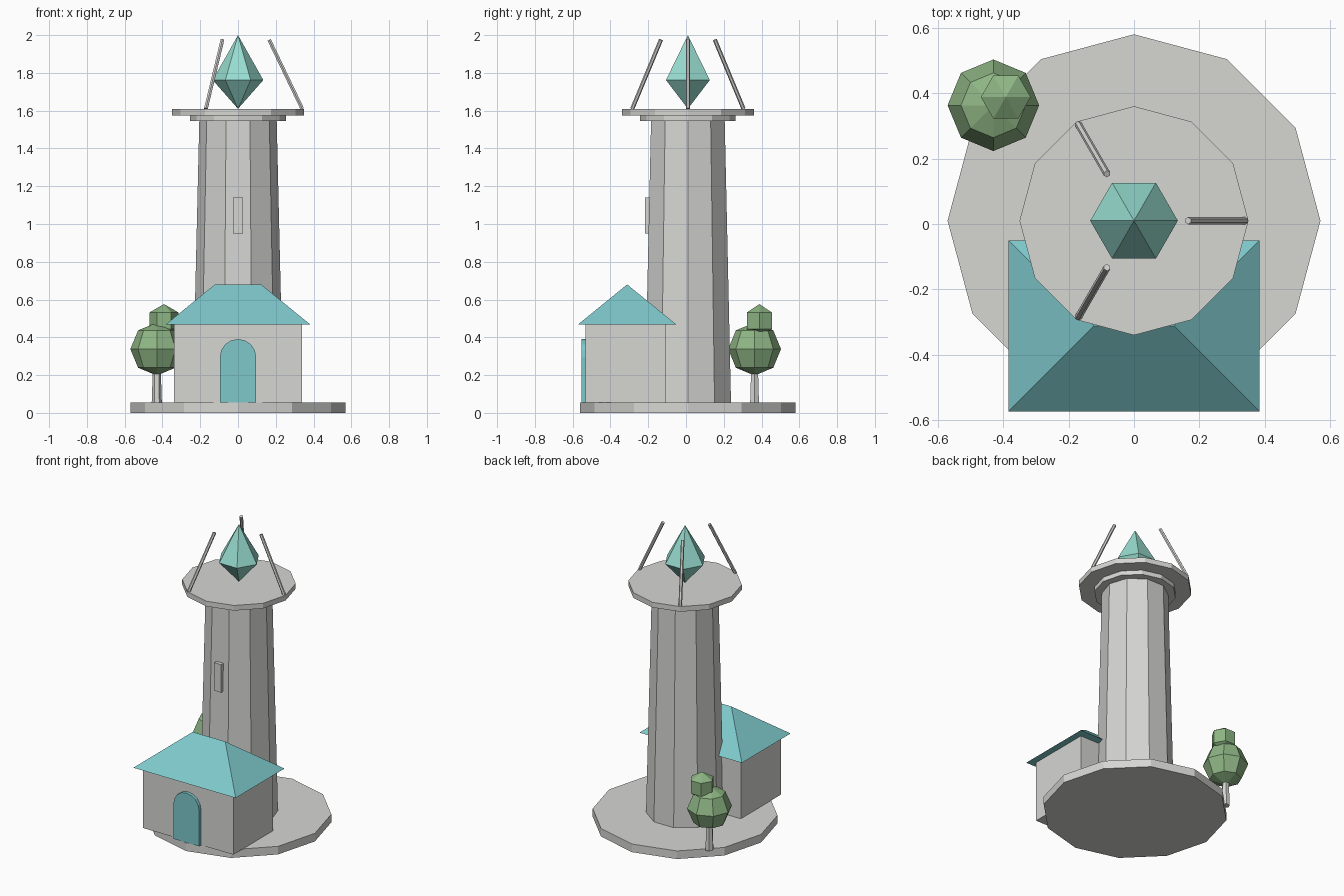
import bpy, bmesh, math
from mathutils import Vector, Matrix

if "Cube" in bpy.data.objects:
    bpy.data.objects.remove(bpy.data.objects["Cube"])

CY = 0.01  # tower axis in y


def material(name, rgb):
    m = bpy.data.materials.new(name)
    m.diffuse_color = (*rgb, 1)
    m.use_nodes = True
    m.node_tree.nodes["Principled BSDF"].inputs["Base Color"].default_value = m.diffuse_color
    return m


STONE = material("pale stone", (0.67, 0.67, 0.65))
TEAL = material("teal", (0.21, 0.58, 0.60))
CRYSTAL = material("mint crystal", (0.31, 0.72, 0.63))
LEAF = material("leaf green", (0.27, 0.46, 0.23))


def finish(name, bm, mat):
    bmesh.ops.recalc_face_normals(bm, faces=bm.faces)
    me = bpy.data.meshes.new(name)
    bm.to_mesh(me)
    bm.free()
    me.materials.append(mat)
    ob = bpy.data.objects.new(name, me)
    bpy.context.collection.objects.link(ob)
    return ob


def cone(name, mat, sides, r1, r2, start, end, turn=0.0):
    """Tapered prism between two points; turn is the angle of its first corner."""
    a, b = Vector(start), Vector(end)
    axis = b - a
    rot = axis.to_track_quat('Z', 'Y').to_matrix().to_4x4()
    bm = bmesh.new()
    rings = []
    for r, z in ((r1, 0), (r2, axis.length)):
        ring = []
        for i in range(sides):
            t = turn + math.tau * i / sides
            p = Vector((r * math.cos(t), r * math.sin(t), z))
            ring.append(bm.verts.new(a + rot @ p))
        rings.append(ring)
        bm.faces.new(ring)
    for i in range(sides):
        j = (i + 1) % sides
        bm.faces.new((rings[0][i], rings[0][j], rings[1][j], rings[1][i]))
    return finish(name, bm, mat)


def upright(name, mat, sides, r1, r2, z1, z2, x=0, y=CY, turn=0.0):
    # upright prisms need no tilt
    return cone(name, mat, sides, r1, r2, (x, y, z1), (x, y, z2), turn)


def box(name, mat, lo, hi):
    bm = bmesh.new()
    bmesh.ops.create_cube(bm, size=1)
    for v in bm.verts:
        v.co = [lo[k] if v.co[k] < 0 else hi[k] for k in range(3)]
    return finish(name, bm, mat)


def ball(name, mat, sides, rings, r, centre, turn):
    bm = bmesh.new()
    bmesh.ops.create_uvsphere(
        bm, u_segments=sides, v_segments=rings, radius=r,
        matrix=Matrix.Translation(centre) @ Matrix.Rotation(turn, 4, 'Z'))
    return finish(name, bm, mat)


# Tower: base slab, tapered shaft, collar and deck
upright("base_slab", STONE, 12, 0.57, 0.57, 0, 0.055)
upright("tower_shaft", STONE, 10, 0.24, 0.205, 0.055, 1.545)
upright("deck_collar", STONE, 12, 0.253, 0.253, 1.545, 1.575)
upright("deck", STONE, 12, 0.35, 0.35, 1.575, 1.61)
box("tower_window", STONE, (-0.026, -0.218, 0.95), (0.026, -0.15, 1.14))

# Floating crystal: six-sided double pyramid
bm = bmesh.new()
tip = bm.verts.new((0, CY, 2.0))
foot = bm.verts.new((0, CY, 1.61))
ring = [bm.verts.new((0.134 * math.cos(i * math.pi / 3),
                      CY + 0.134 * math.sin(i * math.pi / 3), 1.762)) for i in range(6)]
for i in range(6):
    for apex in (tip, foot):
        bm.faces.new((ring[i], ring[(i + 1) % 6], apex))
finish("crystal", bm, CRYSTAL)

# Three rods leaning in around the crystal
for i in range(3):
    c, s = math.cos(i * math.tau / 3), math.sin(i * math.tau / 3)
    cone(f"rod_{i + 1}", STONE, 6, 0.011, 0.011,
         (0.34 * c, CY + 0.34 * s, 1.61), (0.165 * c, CY + 0.165 * s, 1.975))

# House walls and hipped roof
box("house_walls", STONE, (-0.338, -0.533, 0.055), (0.338, -0.105, 0.47))
bm = bmesh.new()
y0, y1, ez = -0.573, -0.05, 0.467
eave = [bm.verts.new(p) for p in
        ((-0.384, y0, ez), (0.384, y0, ez), (0.384, y1, ez), (-0.384, y1, ez))]
ra, rb = [bm.verts.new((x, (y0 + y1) / 2, 0.68)) for x in (-0.122, 0.122)]
a, b, c, d = eave
for f in ((a, b, rb, ra), (c, d, ra, rb), (b, c, rb), (d, a, ra), (d, c, b, a)):
    bm.faces.new(f)
finish("house_roof", bm, TEAL)

# Arched door: outline extruded out of the front wall
bm = bmesh.new()
w, spring = 0.096, 0.295
outline = [(-w, 0.055), (w, 0.055)]
outline += [(w * math.cos(i * math.pi / 8), spring + w * math.sin(i * math.pi / 8))
            for i in range(9)]
face = bm.faces.new([bm.verts.new((x, -0.52, z)) for x, z in outline])
out = bmesh.ops.extrude_face_region(bm, geom=[face])["geom"]
bmesh.ops.translate(bm, vec=(0, -0.034, 0),
                    verts=[g for g in out if isinstance(g, bmesh.types.BMVert)])
finish("house_door", bm, TEAL)

# Tree
upright("tree_trunk", STONE, 6, 0.027, 0.02, 0.05, 0.26, -0.43, 0.363)
ball("tree_lower_foliage", LEAF, 8, 4, 0.14, (-0.43, 0.363, 0.338), 0)
ball("tree_upper_foliage", LEAF, 6, 3, 0.088, (-0.392, 0.388, 0.488), math.pi / 6)
